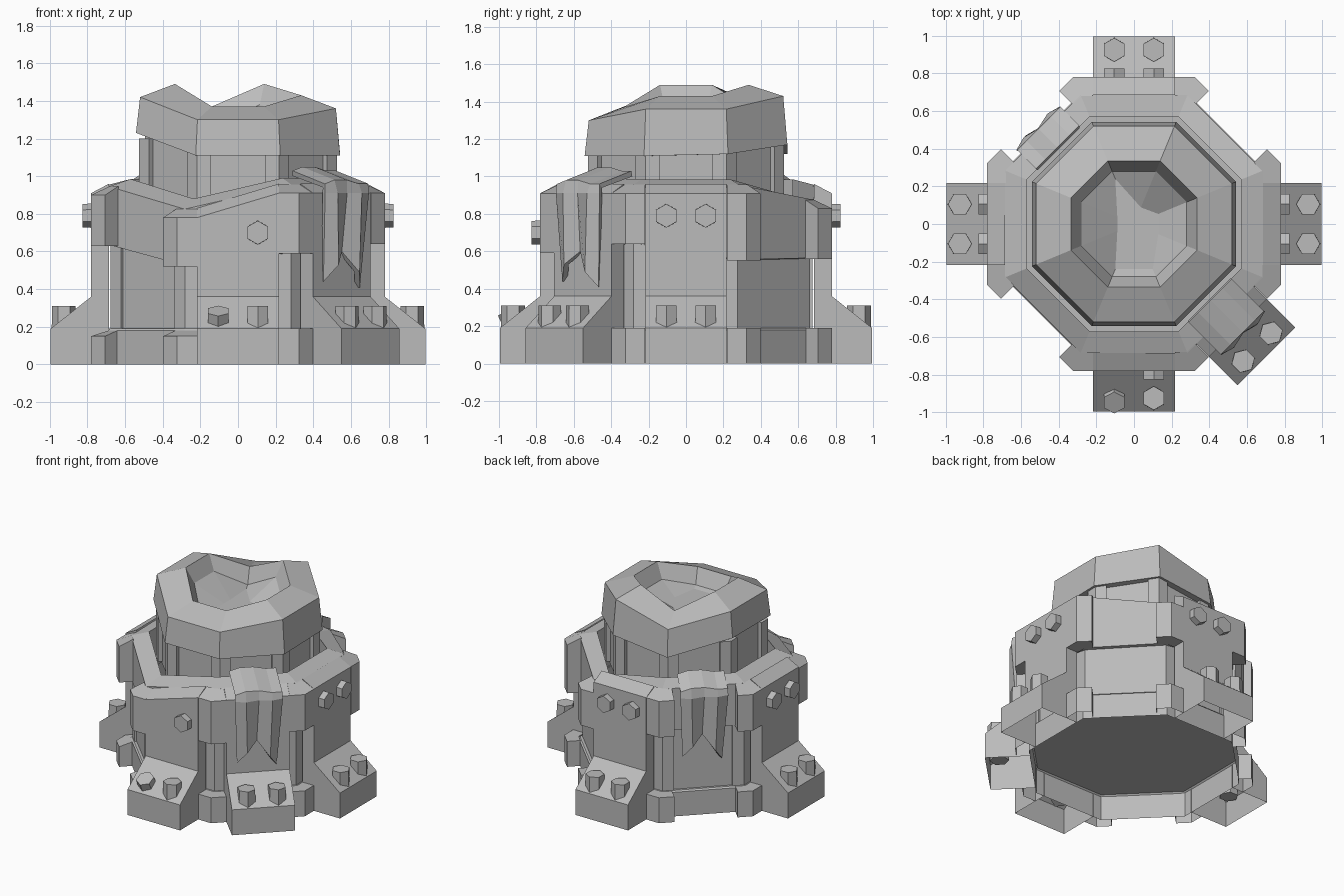
import bpy, bmesh, math
from mathutils import Matrix, Vector

if "Cube" in bpy.data.objects:
    bpy.data.objects.remove(bpy.data.objects["Cube"])

stone = bpy.data.materials.new("grey_stone")
stone.use_nodes = True
stone.diffuse_color = (0.5, 0.5, 0.5, 1)
stone.node_tree.nodes["Principled BSDF"].inputs["Base Color"].default_value = (0.5, 0.5, 0.5, 1)

EIGHTH = math.pi / 4
CORNER = EIGHTH / 2


def finish(bm, name, angle=0.0):
    """Turn a bmesh into a flat shaded object, rotated about z."""
    bmesh.ops.remove_doubles(bm, verts=bm.verts, dist=0.0005)
    bmesh.ops.recalc_face_normals(bm, faces=bm.faces)
    mesh = bpy.data.meshes.new(name)
    bm.to_mesh(mesh)
    bm.free()
    mesh.materials.append(stone)
    obj = bpy.data.objects.new(name, mesh)
    obj.rotation_euler.z = angle
    bpy.context.collection.objects.link(obj)
    return obj


def loft(name, rings, angle=0.0, loop=False, first=True, last=True, skip=()):
    """Skin a list of equal point rings; cap chosen ends or join them in a loop."""
    bm = bmesh.new()
    rows = [[bm.verts.new(p) for p in ring] for ring in rings]
    n = len(rows[0])
    pairs = list(zip(rows, rows[1:])) + ([(rows[-1], rows[0])] if loop else [])
    for a, b in pairs:
        for i in range(n):
            j = (i + 1) % n
            if i not in skip:
                bm.faces.new((a[i], a[j], b[j], b[i]))
    if first and not loop:
        bm.faces.new(rows[0][::-1])
    if last and not loop:
        bm.faces.new(rows[-1])
    return finish(bm, name, angle)


def octagon(apothem, z):
    """Octagon ring; z is one height or one per corner."""
    zs = z if isinstance(z, list) else [z] * 8
    r = apothem / math.cos(CORNER)
    return [Vector((r * math.cos(CORNER + k * EIGHTH), r * math.sin(CORNER + k * EIGHTH), zs[k]))
            for k in range(8)]


def corner_piece(name, k, outer, inner, leg, z0, z1, rise=0.0, bottom=True):
    """Bent block wrapping octagon corner k; its top rises inwards."""
    def plan(apothem, inset):
        r = apothem / math.cos(CORNER)
        back = leg - inset
        return [(r - back * math.sin(CORNER), -back * math.cos(CORNER)), (r, 0),
                (r - back * math.sin(CORNER), back * math.cos(CORNER))]
    pts = plan(outer, 0) + plan(inner, (outer - inner) * math.tan(CORNER))[::-1]
    low = [Vector((x, y, z0)) for x, y in pts]
    top = [Vector((x, y, z1 + (rise if n > 2 else 0))) for n, (x, y) in enumerate(pts)]
    return loft(name, [low, top], CORNER + k * EIGHTH, first=bottom)


def buttress(name, angle, drop=0.0):
    """Hollow stepped support with a sloped foot and a bevelled top."""
    profile = [(0.685, 0), (0.995, 0), (0.995, 0.19), (0.78, 0.36), (0.78, 0.91), (0.685, 0.96)]
    sides = []
    for t in (-0.217, 0.217):
        sides.append([Vector((r, t, z - (drop if t < 0 and z > 0.5 else 0))) for r, z in profile])
    return loft(name, sides, angle, skip=(0, 5))


def bolt(name, angle, centre, depth, flat=False, tilt=0.0):
    """Six sided bolt, upright or pointing outwards."""
    bm = bmesh.new()
    bmesh.ops.create_cone(bm, cap_ends=True, segments=6, radius1=0.065, radius2=0.063, depth=depth)
    turn = Matrix.Rotation(math.pi / 2, 4, 'Z')
    lean = Matrix.Rotation(math.pi / 2 if flat else tilt, 4, 'Y')
    bm.transform(Matrix.Translation(centre) @ lean @ turn)
    return finish(bm, name, angle)


def cloth(name, angle, reach, lift):
    """Torn hanging sheet folded over the wall top, with creases below the fold."""
    tops = (-0.16, -0.09, 0.0, 0.09, 0.16)
    hems = ((-0.14, 0.44), (-0.08, 0.53), (-0.01, 0.6), (0.07, 0.49), (0.12, 0.41))
    bm = bmesh.new()
    cols = []
    for i, (t, (ht, hz)) in enumerate(zip(tops, hems)):
        crease = 0.05 if i % 2 == 0 else 0.0
        ridge = 0.02 if i in (1, 2) else 0.0
        path = [(0.57, t, 0.995 + ridge + lift), (reach - 0.02, t, 0.93 + ridge + lift),
                (reach - crease * 0.4, t, 0.89 + lift), (reach - crease, ht, hz)]
        cols.append([bm.verts.new(p) for p in path])
    for a, b in zip(cols, cols[1:]):
        for j in range(3):
            bm.faces.new((a[j], b[j], b[j + 1], a[j + 1]))
    obj = finish(bm, name, angle)
    solid = obj.modifiers.new("thickness", 'SOLIDIFY')
    solid.thickness = 0.03
    solid.offset = 0
    return obj


# Hollow lower body on an open base course with a raised floor
loft("lower_body", [octagon(0.662, 0.19), octagon(0.662, 0.82)], first=False, last=False)
loft("base_course", [octagon(0.69, 0), octagon(0.69, 0.18), octagon(0.68, 0.19)], first=False)

# Parapet with uneven broken height, one entry per corner
head_low = [0.55, 0.56, 0.64, 0.64, 0.63, 0.52, 0.59, 0.64]
head_top = [0.91, 0.83, 0.91, 0.91, 0.90, 0.78, 0.91, 0.91]
inner_top = [0.985, 0.89, 0.985, 0.985, 0.985, 0.88, 0.99, 0.985]
loft("parapet", [octagon(0.57, 0.75), octagon(0.65, head_low), octagon(0.685, [z + 0.005 for z in head_low]),
                 octagon(0.685, [z + 0.045 for z in head_top]), octagon(0.57, inner_top)], loop=True)

# Corner feet, heads and posts, plus ribs on the tower
for k in range(8):
    broken = k in (4, 5)
    corner_piece("corner_foot", k, 0.78, 0.688, 0.105, 0, 0.15 if broken else 0.19, 0.03 if broken else 0, bottom=False)
    corner_piece("corner_head", k, 0.78, 0.68, 0.105, head_low[k], head_top[k], 0.047)
    corner_piece("tower_rib", k, 0.525, 0.48, 0.075, 0.8, 1.2)
    if k > 1:
        corner_piece("corner_post", k, 0.677, 0.65, 0.08, 0.19, 0.8)

# Tower shaft and its uneven hollow cap
loft("tower_shaft", [octagon(0.495, 0.78), octagon(0.495, 1.25)])
cap_low = [1.12, 1.17, 1.12, 1.23, 1.23, 1.11, 1.11, 1.11]
cap_edge = [1.36, 1.43, 1.32, 1.42, 1.42, 1.30, 1.30, 1.36]
cap_rim = [1.43, 1.49, 1.37, 1.49, 1.49, 1.37, 1.37, 1.43]
loft("tower_cap", [octagon(0.49, cap_low), octagon(0.542, cap_low), octagon(0.52, cap_edge),
                   octagon(0.335, cap_rim), octagon(0.28, [z - 0.11 for z in cap_rim]), octagon(0.0001, 1.19)],
     first=False, last=False)

# Buttresses with their bolts
for label, steps in (("left", 0), ("back", 2), ("right", 4), ("front", 6), ("diagonal", 7)):
    a = steps * EIGHTH
    front = label == "front"
    buttress(label + "_buttress", a, 0.13 if front else 0.0)
    for t in (-0.105, 0.105):
        loose = front and t < 0
        bolt(label + "_foot_bolt", a, (0.925, t, 0.235), 0.11 if loose else 0.15, tilt=0.45 if loose else 0.0)
        if label != "diagonal" and not loose:
            bolt(label + "_wall_bolt", a, (0.78, t, 0.7 if front else 0.79), 0.09, flat=True)

# Torn cloths over two diagonal walls
cloth("front_cloth", 7 * EIGHTH, 0.825, 0.02)
cloth("back_cloth", 3 * EIGHTH, 0.725, 0.0)
